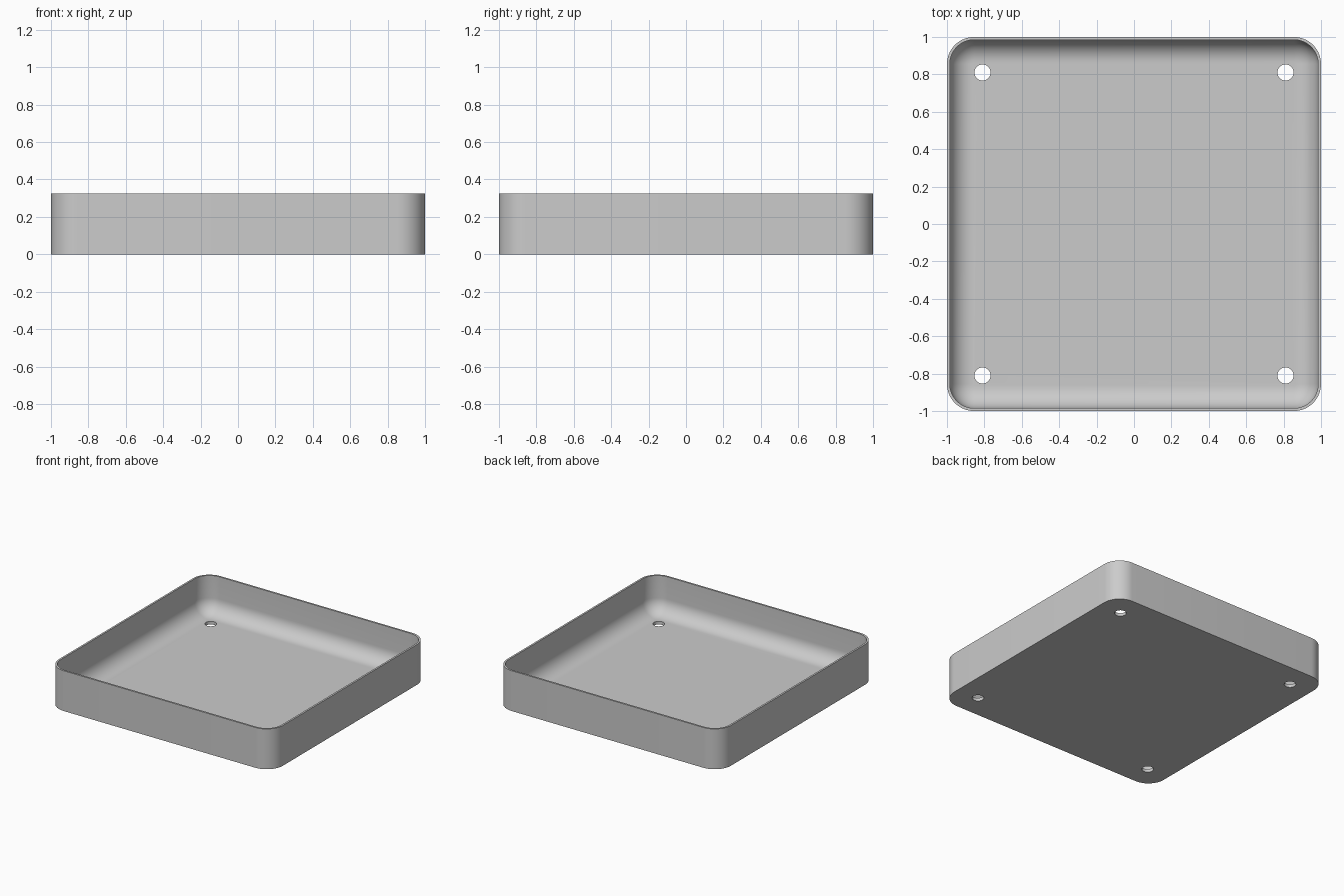
import bpy, bmesh, math

cube = bpy.data.objects.get("Cube")
if cube:
    bpy.data.objects.remove(cube, do_unlink=True)

HEIGHT, WALL, FLOOR = 0.325, 0.015, 0.025
CORNER, FILLET = 0.145, 0.12
HOLE_POS, HOLE_R = 0.81, 0.043
STEPS = 12

grey = bpy.data.materials.new("light grey")
grey.use_nodes = True
colour = (0.6, 0.6, 0.6, 1)
grey.diffuse_color = colour
grey.node_tree.nodes["Principled BSDF"].inputs["Base Color"].default_value = colour


def rounded_square(bm, inset, z):
    """Ring of vertices around a rounded square, inset from the outer wall."""
    r, c = CORNER - inset, 1 - CORNER
    ring = []
    for quarter in range(4):
        mid = math.radians(45 + 90 * quarter)
        cx, cy = math.copysign(c, math.cos(mid)), math.copysign(c, math.sin(mid))
        for i in range(STEPS + 1):
            a = math.pi / 2 * (quarter + i / STEPS)
            ring.append(bm.verts.new((cx + r * math.cos(a), cy + r * math.sin(a), z)))
    return ring


# Tray shell: outer wall, rim, inner wall, then the fillet down to the floor
bm = bmesh.new()
section = [(0, 0), (0, HEIGHT), (WALL, HEIGHT)]
for i in range(STEPS + 1):
    a = math.pi / 2 * i / STEPS
    section.append((WALL + FILLET * (1 - math.cos(a)),
                    FLOOR + FILLET * (1 - math.sin(a))))
rings = [rounded_square(bm, inset, z) for inset, z in section]
for low, high in zip(rings, rings[1:]):
    for i in range(len(low)):
        j = (i + 1) % len(low)
        bm.faces.new((low[i], low[j], high[j], high[i]))
bm.faces.new(rings[0][::-1])
bm.faces.new(rings[-1])
bmesh.ops.recalc_face_normals(bm, faces=bm.faces)
mesh = bpy.data.meshes.new("tray")
bm.to_mesh(mesh)
bm.free()
mesh.materials.append(grey)
tray = bpy.data.objects.new("tray", mesh)
bpy.context.collection.objects.link(tray)

# Mounting holes through the floor, one near each corner
for x in (-HOLE_POS, HOLE_POS):
    for y in (-HOLE_POS, HOLE_POS):
        bpy.ops.mesh.primitive_cylinder_add(vertices=32, radius=HOLE_R, depth=0.3,
                                            location=(x, y, 0))
        cutter = bpy.context.object
        cutter.name = "hole_cutter"
        cutter.data.materials.append(grey)
        cut = tray.modifiers.new("hole", "BOOLEAN")
        cut.operation = "DIFFERENCE"
        cut.solver = "EXACT"
        cut.object = cutter
        bpy.context.view_layer.objects.active = tray
        bpy.ops.object.modifier_apply(modifier=cut.name)
        bpy.data.objects.remove(cutter, do_unlink=True)

bpy.ops.object.select_all(action="DESELECT")
tray.select_set(True)
bpy.context.view_layer.objects.active = tray
bpy.ops.object.shade_smooth_by_angle(angle=math.radians(30))
